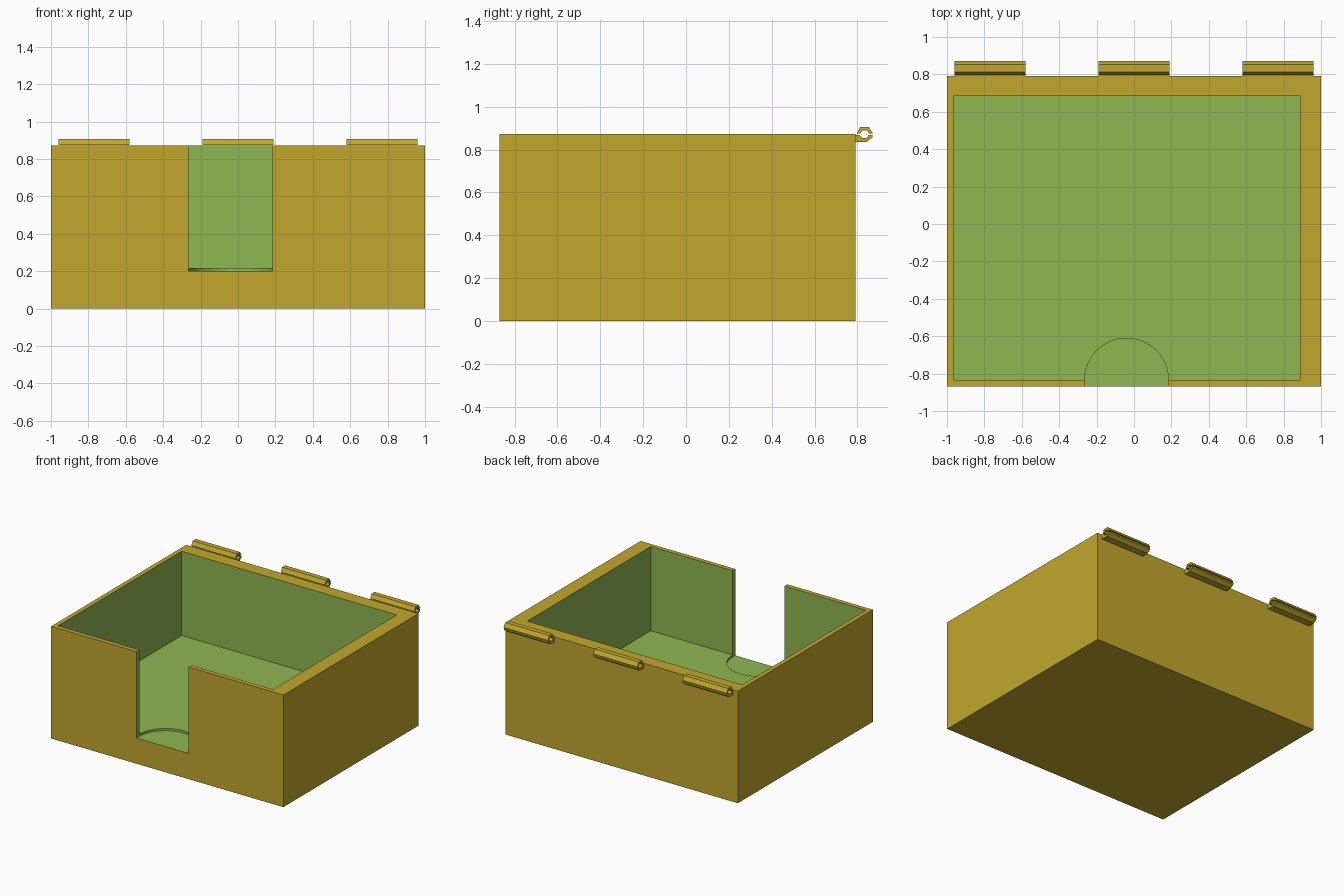
import bpy, bmesh, math

if "Cube" in bpy.data.objects:
    bpy.data.objects.remove(bpy.data.objects["Cube"])


def material(name, rgb):
    m = bpy.data.materials.new(name)
    m.diffuse_color = (*rgb, 1)
    m.use_nodes = True
    m.node_tree.nodes["Principled BSDF"].inputs["Base Color"].default_value = m.diffuse_color
    return m


yellow = material("mustard_yellow", (0.54, 0.39, 0.027))
green = material("leaf_green", (0.275, 0.475, 0.083))


def prism(name, profile, to_3d, low, high):
    """Extrude a closed 2D profile between two levels."""
    bm = bmesh.new()
    rings = [[bm.verts.new(to_3d(a, b, t)) for a, b in profile] for t in (low, high)]
    n = len(profile)
    bm.faces.new(rings[0])
    bm.faces.new(rings[1])
    for i in range(n):
        j = (i + 1) % n
        bm.faces.new((rings[0][i], rings[0][j], rings[1][j], rings[1][i]))
    bmesh.ops.recalc_face_normals(bm, faces=bm.faces)
    me = bpy.data.meshes.new(name)
    bm.to_mesh(me)
    bm.free()
    ob = bpy.data.objects.new(name, me)
    bpy.context.collection.objects.link(ob)
    me.materials.append(yellow)
    me.materials.append(green)
    return ob


def upright(a, b, t):
    return (a, b, t)


def sideways(a, b, t):
    return (t, a, b)


def rect(x0, x1, y0, y1):
    return [(x0, y0), (x1, y0), (x1, y1), (x0, y1)]


X0, X1, Y0, Y1, H = -1.0, 1.0, -0.87, 0.79, 0.873

# Box body, hollow and front thumb slot
box = prism("box_body", rect(X0, X1, Y0, Y1), upright, 0, H)
hollow = prism("hollow_cutter", rect(-0.965, 0.888, -0.835, 0.685), upright, 0.217, 1.2)
cx, cy, r = -0.04, -0.835, 0.224
arc = [(cx + r * math.cos(math.pi * i / 40), cy + r * math.sin(math.pi * i / 40))
       for i in range(41)]
slot = prism("slot_cutter", [(cx - r, -1.0), (cx + r, -1.0)] + arc, upright, 0.2, 1.3)

bpy.context.view_layer.objects.active = box
for cutter in (hollow, slot):
    mod = box.modifiers.new("cut", 'BOOLEAN')
    mod.operation = 'DIFFERENCE'
    mod.solver = 'EXACT'
    mod.object = cutter
    bpy.ops.object.modifier_apply(modifier=mod.name)
for cutter in (hollow, slot):
    bpy.data.objects.remove(cutter)

# Cut surfaces are green, outer surfaces yellow
for f in box.data.polygons:
    c, e = f.center, 0.002
    inside = X0 + e < c.x < X1 - e and Y0 + e < c.y < Y1 - e and e < c.z < H - e
    f.material_index = 1 if inside else 0

# Hinge clips along the back edge: lower jaw joined to the box, upper arch above it
lower = [(0.79, 0.868), (0.808, 0.868), (0.822, 0.853), (0.842, 0.853), (0.852, 0.868),
         (0.87, 0.868), (0.87, 0.856), (0.842, 0.835), (0.79, 0.835)]
upper = [(0.797, 0.875), (0.814, 0.906), (0.852, 0.906), (0.872, 0.875),
         (0.853, 0.875), (0.844, 0.889), (0.822, 0.889), (0.813, 0.875)]
for side, mid in (("left", -0.77), ("middle", 0.0), ("right", 0.77)):
    prism(f"hinge_jaw_{side}", lower, sideways, mid - 0.19, mid + 0.19)
    prism(f"hinge_arch_{side}", upper, sideways, mid - 0.19, mid + 0.19)
